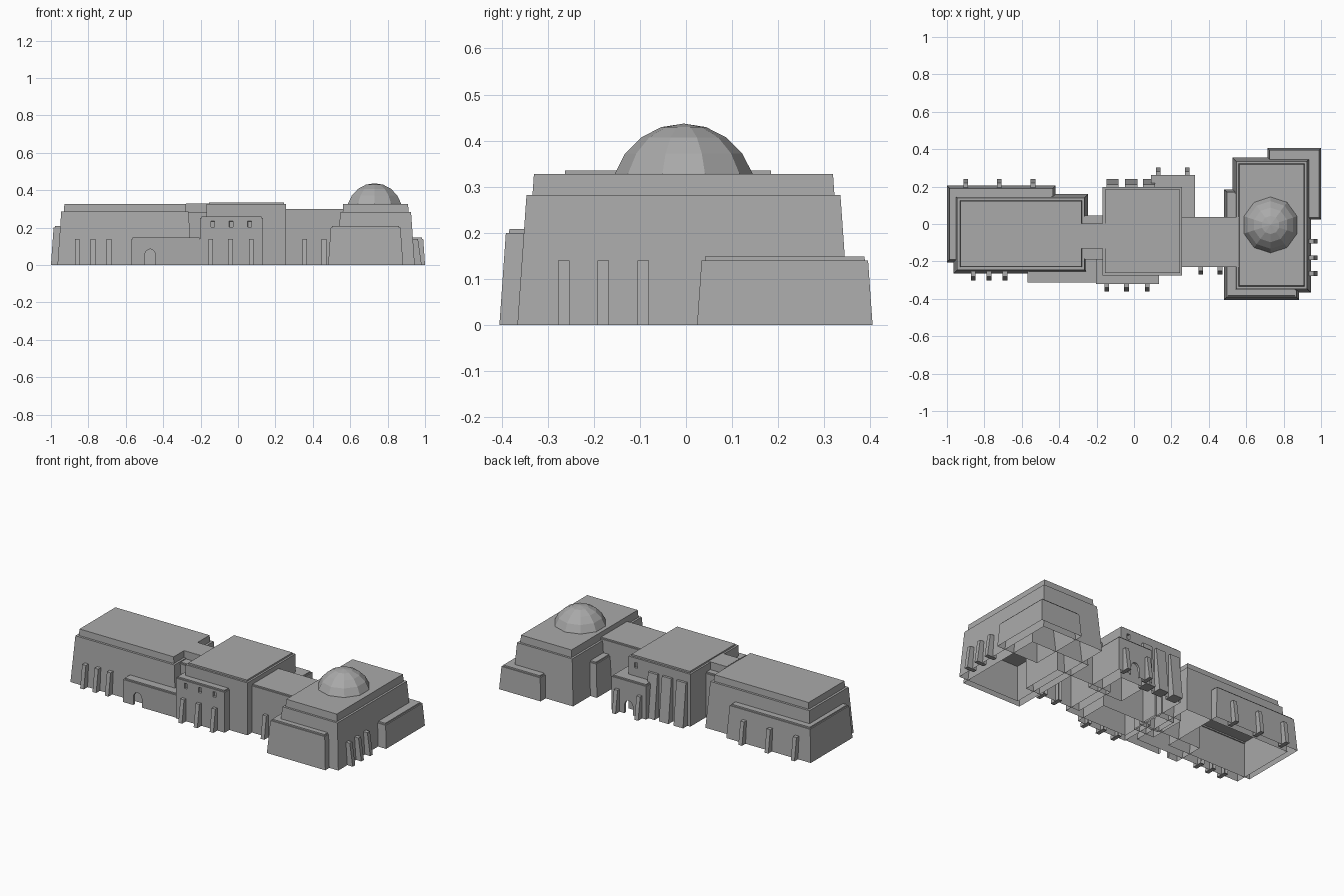
import bpy
import bmesh
import math
from mathutils import Vector, Matrix

cube = bpy.data.objects.get("Cube")
if cube:
    bpy.data.objects.remove(cube, do_unlink=True)

# One plain stone colour
stone = bpy.data.materials.new("grey_stone")
stone.use_nodes = True
GREY = (0.4, 0.4, 0.4, 1)
stone.diffuse_color = GREY
stone.node_tree.nodes["Principled BSDF"].inputs["Base Color"].default_value = GREY


def finish(bm, name):
    mesh = bpy.data.meshes.new(name)
    bm.to_mesh(mesh)
    bm.free()
    mesh.materials.append(stone)
    obj = bpy.data.objects.new(name, mesh)
    bpy.context.collection.objects.link(obj)
    return obj


def cut_door(bm, x, y, side):
    """Replace a flat wall by one with an arched opening and short jambs."""
    wall = next(f for f in bm.faces
                if all(abs(v.co.y - y) < 1e-4 for v in f.verts))
    corners = sorted(wall.verts, key=lambda v: (v.co.z, v.co.x))
    bm.faces.remove(wall)
    half, spring, rise = 0.03, 0.045, 0.04
    outline = [(-half, 0)]
    for i in range(9):
        a = math.pi * (1 - i / 8)
        outline.append((half * math.cos(a), spring + rise * math.sin(a)))
    outline.append((half, 0))
    outer = [bm.verts.new((x + u, y, z)) for u, z in outline]
    inner = [bm.verts.new((x + u, y - side * 0.015, z)) for u, z in outline]
    bl, br, tl, tr = corners
    bm.faces.new([bl] + outer + [br, tr, tl])
    for i in range(len(outer) - 1):
        bm.faces.new((outer[i], outer[i + 1], inner[i + 1], inner[i]))


def cut_windows(bm, xs, z, y):
    """Sink small square windows into the wall lying at y."""
    def wall():
        return [f for f in bm.faces if all(abs(v.co.y - y) < 1e-4 for v in f.verts)]
    planes = [((x + s, 0, 0), (1, 0, 0)) for x in xs for s in (-0.01, 0.01)]
    planes += [((0, 0, z + s), (0, 0, 1)) for s in (-0.016, 0.016)]
    for co, no in planes:
        faces = wall()
        geom = set(faces)
        for f in faces:
            geom.update(f.edges)
            geom.update(f.verts)
        bmesh.ops.bisect_plane(bm, geom=list(geom), plane_co=co, plane_no=no)
    holes = []
    for f in wall():
        c = f.calc_center_median()
        if abs(c.z - z) < 0.012 and any(abs(c.x - x) < 0.008 for x in xs):
            holes.append(f)
    bmesh.ops.inset_individual(bm, faces=holes, thickness=0.001, depth=-0.015)


def block(name, x0, x1, y0, y1, h, batter=0.0, inset=0.007, lip=0.008,
          door=None, windows=None):
    """Bottomless block with sloping walls and a raised, inset roof slab."""
    s = batter * h
    bm = bmesh.new()
    rings = []
    for d, z in ((0, 0), (s, h), (s + inset, h), (s + inset + batter * lip, h + lip)):
        rings.append([bm.verts.new(p) for p in (
            (x0 + d, y0 + d, z), (x1 - d, y0 + d, z),
            (x1 - d, y1 - d, z), (x0 + d, y1 - d, z))])
    for a, b in zip(rings, rings[1:]):
        for i in range(4):
            j = (i + 1) % 4
            bm.faces.new((a[i], a[j], b[j], b[i]))
    bm.faces.new(rings[-1])
    if door:
        cut_door(bm, door[0], y0 if door[1] < 0 else y1, door[1])
    bmesh.ops.recalc_face_normals(bm, faces=bm.faces[:])
    if windows:
        xs, z, side = windows
        cut_windows(bm, xs, z, y0 if side < 0 else y1)
    return finish(bm, name)


def buttress(name, x, y, angle, width=0.025, height=0.14, reach=0.04, top=0.02):
    """Wedge rib leaning on a wall; at angle 0 it points to the front."""
    bm = bmesh.new()
    profile = [(0.025, 0), (-reach, 0), (-top, height), (0.025, height)]
    sides = [[bm.verts.new((u, v, z)) for v, z in profile]
             for u in (-width / 2, width / 2)]
    for i in range(4):
        j = (i + 1) % 4
        if i != 3:
            bm.faces.new((sides[0][i], sides[0][j], sides[1][j], sides[1][i]))
    bm.faces.new(sides[0])
    bm.faces.new(sides[1])
    bmesh.ops.recalc_face_normals(bm, faces=bm.faces[:])
    bm.transform(Matrix.Translation((x, y, 0)) @ Matrix.Rotation(angle, 4, "Z"))
    return finish(bm, name)


SLOPE = 0.07
BACK = math.pi
LEFT = math.pi / 2

# West wing: tall hall, low rear annex and porch with a door
block("west_hall", -0.965, -0.245, -0.265, 0.16, 0.285, SLOPE, 0.014, 0.04)
block("west_annex", -1.0, -0.42, -0.205, 0.205, 0.2, SLOPE)
block("west_porch", -0.57, -0.2, -0.313, -0.12, 0.14, door=(-0.47, -1))

# Links between the wings and the middle
block("west_link_low", -0.3, -0.16, -0.19, 0.045, 0.272)
block("west_link_high", -0.28, -0.15, -0.132, 0.002, 0.327, inset=0.001, lip=0.001)
block("east_link", 0.2, 0.58, -0.23, 0.037, 0.29, inset=0.006)

# Middle block with front and rear annexes
block("middle_hall", -0.168, 0.257, -0.275, 0.197, 0.325, 0, 0.012, 0.01,
      windows=([0.205], 0.28, 1))
block("middle_front_annex", -0.203, 0.133, -0.32, -0.1, 0.25,
      windows=([-0.135, -0.037, 0.062], 0.218, -1))
block("middle_rear_annex", 0.09, 0.327, 0.0, 0.262, 0.205, door=(0.21, 1))

# East wing: tall hall, two annexes and the dome
block("east_hall", 0.527, 0.945, -0.366, 0.355, 0.282, SLOPE, 0.013, 0.045)
block("east_front_annex", 0.482, 0.883, -0.405, 0.185, 0.2, SLOPE)
block("east_rear_annex", 0.715, 1.0, 0.024, 0.405, 0.14, SLOPE)

bm = bmesh.new()
bmesh.ops.create_uvsphere(bm, u_segments=10, v_segments=10, radius=0.157)
low = [v for v in bm.verts if v.co.z < -0.01]
bmesh.ops.delete(bm, geom=low, context="VERTS")
bm.transform(Matrix.Translation(Vector((0.73, -0.005, 0.28))))
finish(bm, "dome")

# Ribs along the walls
ribs = {
    "west_front_rib": ([-0.86, -0.775, -0.69], -0.262, 0),
    "west_rear_rib": ([-0.9, -0.72, -0.54], 0.2, BACK),
    "middle_front_rib": ([-0.145, -0.04, 0.07], -0.32, 0),
    "middle_rear_rib": ([0.13, 0.285], 0.262, BACK),
    "east_link_rib": ([0.357, 0.46], -0.23, 0),
}
for name, (xs, y, angle) in ribs.items():
    for x in xs:
        buttress(name, x, y, angle)
for y in (-0.265, -0.18, -0.093):
    buttress("east_side_rib", 0.942, y, LEFT)
for x in (-0.115, -0.015, 0.08):
    buttress("middle_tall_rib", x, 0.197, BACK, 0.065, 0.27, 0.043, 0.015)
